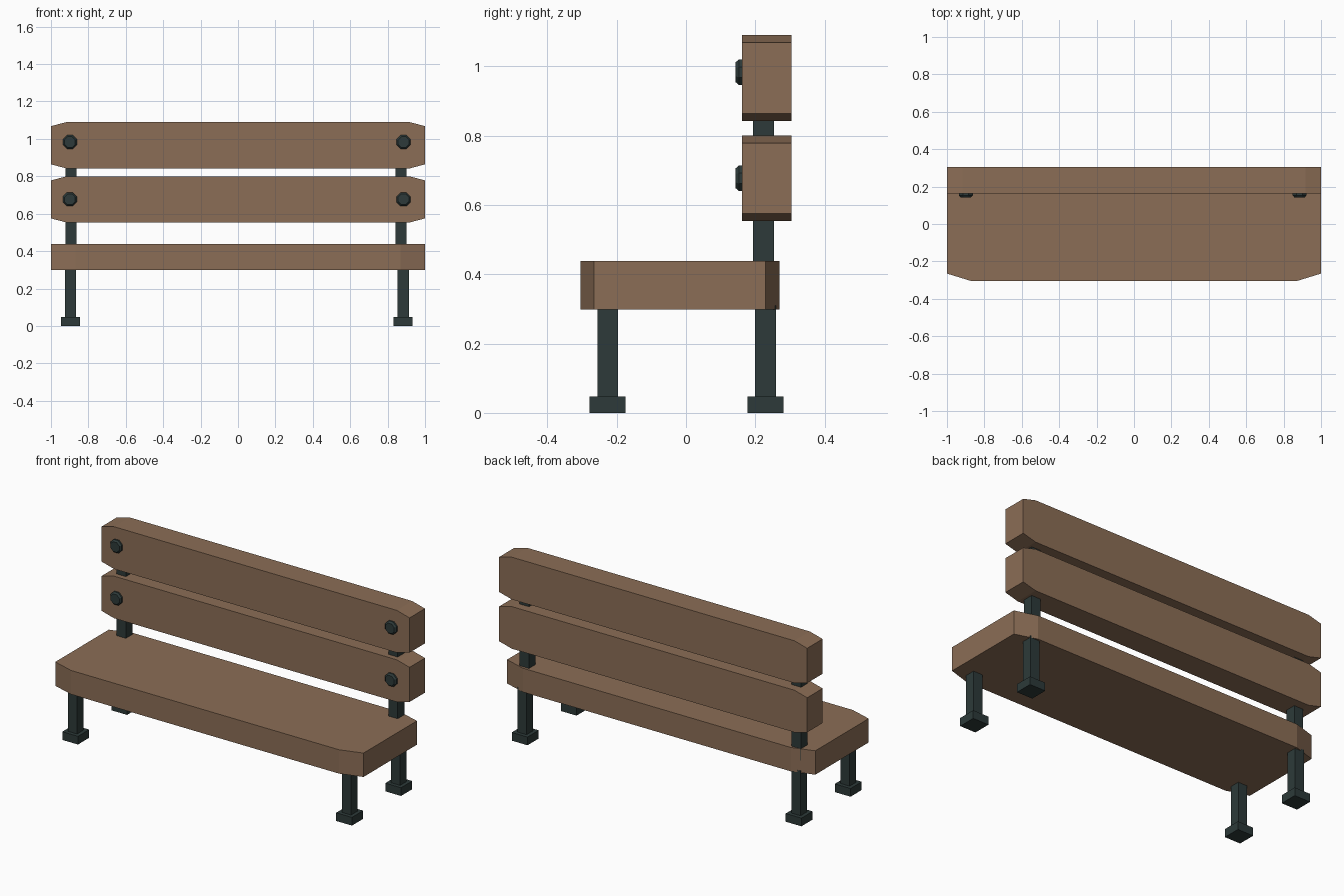
import bpy, bmesh, math
from mathutils import Matrix, Vector

if "Cube" in bpy.data.objects:
    bpy.data.objects.remove(bpy.data.objects["Cube"])


def material(name, rgb):
    m = bpy.data.materials.new(name)
    m.diffuse_color = (*rgb, 1)
    m.use_nodes = True
    m.node_tree.nodes["Principled BSDF"].inputs["Base Color"].default_value = m.diffuse_color
    return m


WOOD = material("brown_wood", (0.26, 0.155, 0.093))
METAL = material("dark_metal", (0.026, 0.042, 0.041))


def finish(bm, name, mat):
    bmesh.ops.recalc_face_normals(bm, faces=bm.faces)
    me = bpy.data.meshes.new(name)
    bm.to_mesh(me)
    bm.free()
    me.materials.append(mat)
    ob = bpy.data.objects.new(name, me)
    bpy.context.collection.objects.link(ob)
    return ob


def box(name, x, y, z, mat):
    """Box between the (min, max) pairs x, y and z."""
    bm = bmesh.new()
    size = [b - a for a, b in (x, y, z)]
    mid = Vector([(a + b) / 2 for a, b in (x, y, z)])
    bmesh.ops.create_cube(bm, size=1, matrix=Matrix.Translation(mid) @ Matrix.Diagonal((*size, 1)))
    return finish(bm, name, mat)


def plank(name, lo, hi, cut_x, cut_v, to_point, depth):
    """Two-unit-long board with clipped corners, extruded along depth."""
    outline = [(-1, lo + cut_v), (-1 + cut_x, lo), (1 - cut_x, lo), (1, lo + cut_v),
               (1, hi - cut_v), (1 - cut_x, hi), (-1 + cut_x, hi), (-1, hi - cut_v)]
    bm = bmesh.new()
    face = bm.faces.new([bm.verts.new(to_point(*p)) for p in outline])
    ext = bmesh.ops.extrude_face_region(bm, geom=[face], use_keep_orig=True)
    verts = [g for g in ext["geom"] if isinstance(g, bmesh.types.BMVert)]
    bmesh.ops.translate(bm, verts=verts, vec=depth)
    return finish(bm, name, WOOD)


def bolt(name, x, z):
    """Eight-sided bolt head with a chamfered front, facing -y."""
    bm = bmesh.new()
    turn = Matrix.Rotation(math.pi / 2, 4, 'X') @ Matrix.Rotation(math.pi / 8, 4, 'Z')
    for r1, r2, y1, y2 in ((0.04, 0.04, 0.18, 0.153), (0.04, 0.031, 0.153, 0.143)):
        bmesh.ops.create_cone(bm, cap_ends=True, segments=8, radius1=r1, radius2=r2, depth=y1 - y2,
                              matrix=Matrix.Translation((x, (y1 + y2) / 2, z)) @ turn)
    # Remove the inner caps where the two sections join
    inner = [f for f in bm.faces if abs(f.calc_center_median().y - 0.153) < 1e-4]
    bmesh.ops.delete(bm, geom=inner, context='FACES')
    bmesh.ops.remove_doubles(bm, verts=bm.verts, dist=1e-4)
    finish(bm, name, METAL)


# Seat and backrest boards
plank("seat", -0.305, 0.27, 0.13, 0.04, lambda x, v: (x, v, 0.298), (0, 0, 0.14))
for name, lo, hi in (("lower_back_slat", 0.553, 0.80), ("upper_back_slat", 0.842, 1.09)):
    plank(name, lo, hi, 0.083, 0.022, lambda x, v: (x, 0.162, v), (0, 0.143, 0))

# Legs with square feet
for side, cx in (("left", -0.895), ("right", 0.883)):
    for row, cy in (("front", -0.226), ("back", 0.229)):
        box(f"{row}_leg_{side}", (cx - 0.03, cx + 0.03), (cy - 0.03, cy + 0.03), (0.03, 0.31), METAL)
        box(f"{row}_foot_{side}", (cx - 0.051, cx + 0.051), (cy - 0.052, cy + 0.052), (0, 0.048), METAL)

# Posts behind the slats
for side, cx in (("left", -0.893), ("right", 0.871)):
    box(f"back_post_{side}", (cx - 0.03, cx + 0.03), (0.193, 0.2545), (0.37, 0.98), METAL)

# Bolt heads
for side, cx in (("left", -0.899), ("right", 0.885)):
    bolt(f"lower_bolt_{side}", cx, 0.677)
    bolt(f"upper_bolt_{side}", cx, 0.983)
